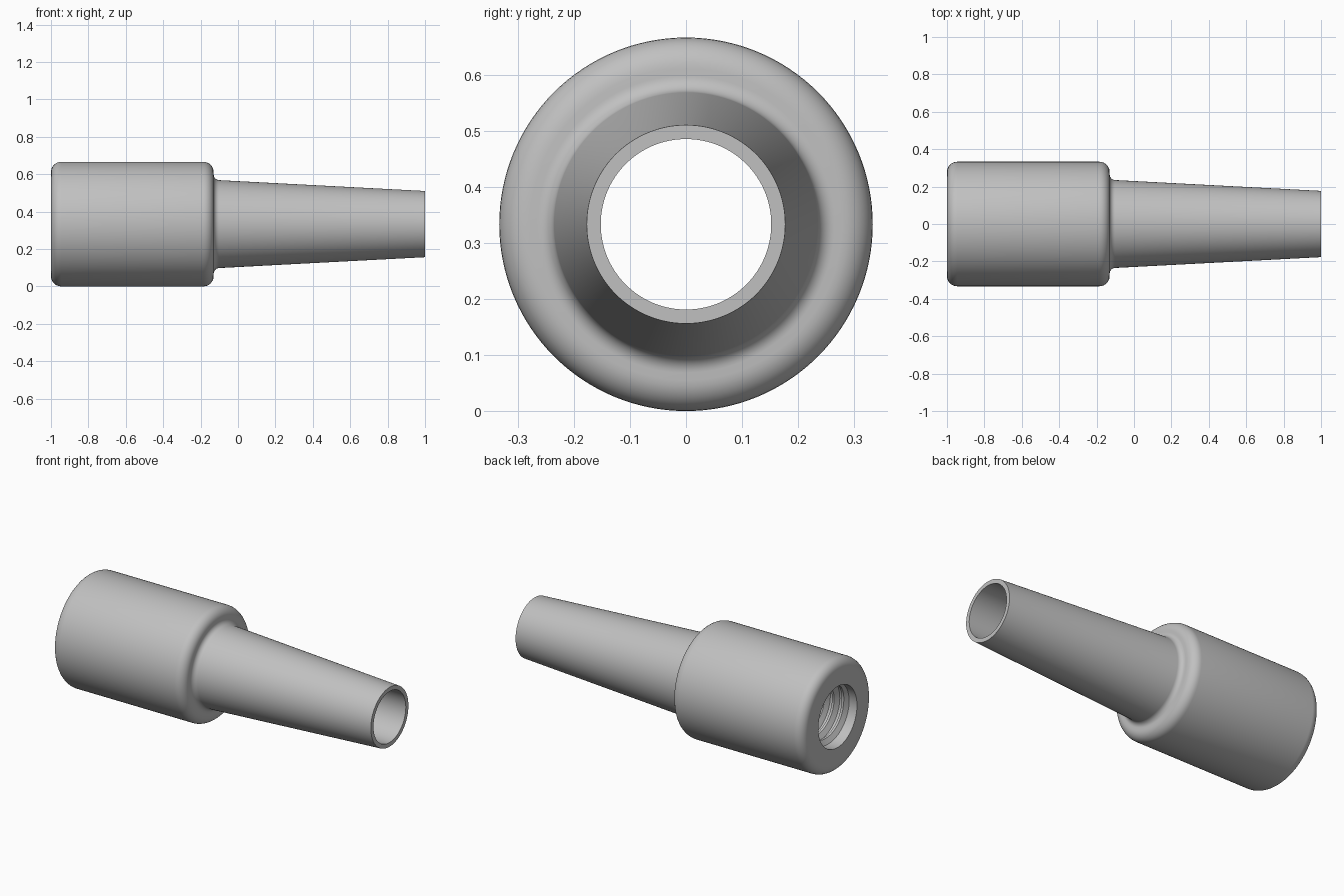
import bpy
import bmesh
from math import sin, cos, pi, radians
from mathutils import Vector, Matrix

cube = bpy.data.objects.get("Cube")
if cube:
    bpy.data.objects.remove(cube)

R = 0.333          # collar radius, also the height of the axis
BORE = 0.152       # through bore of the spout
SOCKET = 0.182     # threaded socket at the wide end
X0, X1 = -1.0, 1.0
SHOULDER = -0.13
SOCKET_END = -0.2

grey = bpy.data.materials.new("grey")
grey.use_nodes = True
colour = (0.53, 0.53, 0.53, 1)
grey.diffuse_color = colour
grey.node_tree.nodes["Principled BSDF"].inputs["Base Color"].default_value = colour


def arc(cx, cr, radius, start, end, steps=8):
    """Points of a fillet in the (x, radius) plane."""
    angles = [radians(start + (end - start) * i / steps) for i in range(steps + 1)]
    return [(cx + radius * cos(a), cr + radius * sin(a)) for a in angles]


def finish(bm, name):
    bmesh.ops.recalc_face_normals(bm, faces=bm.faces)
    mesh = bpy.data.meshes.new(name)
    bm.to_mesh(mesh)
    bm.free()
    mesh.materials.append(grey)
    obj = bpy.data.objects.new(name, mesh)
    obj.location.z = R
    bpy.context.collection.objects.link(obj)
    bpy.ops.object.select_all(action="DESELECT")
    obj.select_set(True)
    bpy.context.view_layer.objects.active = obj
    bpy.ops.object.shade_smooth_by_angle(angle=radians(30))
    return obj


# Adapter body: rounded collar, filleted shoulder, tapered spout, stepped bore
F, f = 0.055, 0.03
profile = [(X0, SOCKET)]
profile += arc(X0 + F, R - F, F, 180, 90)
profile += arc(SHOULDER - F, R - F, F, 90, 0)
profile += arc(SHOULDER + f, 0.235 + f, f, 180, 267)
profile += [(X1, 0.177), (X1, BORE), (SOCKET_END, BORE), (SOCKET_END, SOCKET)]

bm = bmesh.new()
verts = [bm.verts.new((x, 0, r)) for x, r in profile]
edges = [bm.edges.new((verts[i - 1], v)) for i, v in enumerate(verts)]
bmesh.ops.spin(bm, geom=verts + edges, cent=(0, 0, 0), axis=(1, 0, 0),
               angle=2 * pi, steps=128, use_merge=True)
bmesh.ops.remove_doubles(bm, verts=bm.verts, dist=1e-5)
finish(bm, "adapter_body")

# Internal screw thread: trapezoid ridge swept along a helix, fading at both ends
PITCH, SEG = 0.062, 64
start, end = X0 + 0.06, SOCKET_END - 0.06
count = int((end - start) / PITCH * SEG)
bm = bmesh.new()
rings = []
for i in range(count + 1):
    fade = min(1, i / 16, (count - i) / 16)
    crest = SOCKET - (SOCKET - BORE - 0.001) * fade
    section = [(-0.026, SOCKET + 0.004), (-0.007, crest),
               (0.007, crest), (0.026, SOCKET + 0.004)]
    turn = Matrix.Rotation(2 * pi * i / SEG, 3, "X")
    x = start + PITCH * i / SEG
    rings.append([bm.verts.new(turn @ Vector((x + dx, 0, r))) for dx, r in section])
for a, b in zip(rings, rings[1:]):
    for k in range(4):
        bm.faces.new((a[k - 1], a[k], b[k], b[k - 1]))
bm.faces.new(rings[0])
bm.faces.new(rings[-1])
finish(bm, "socket_thread")
